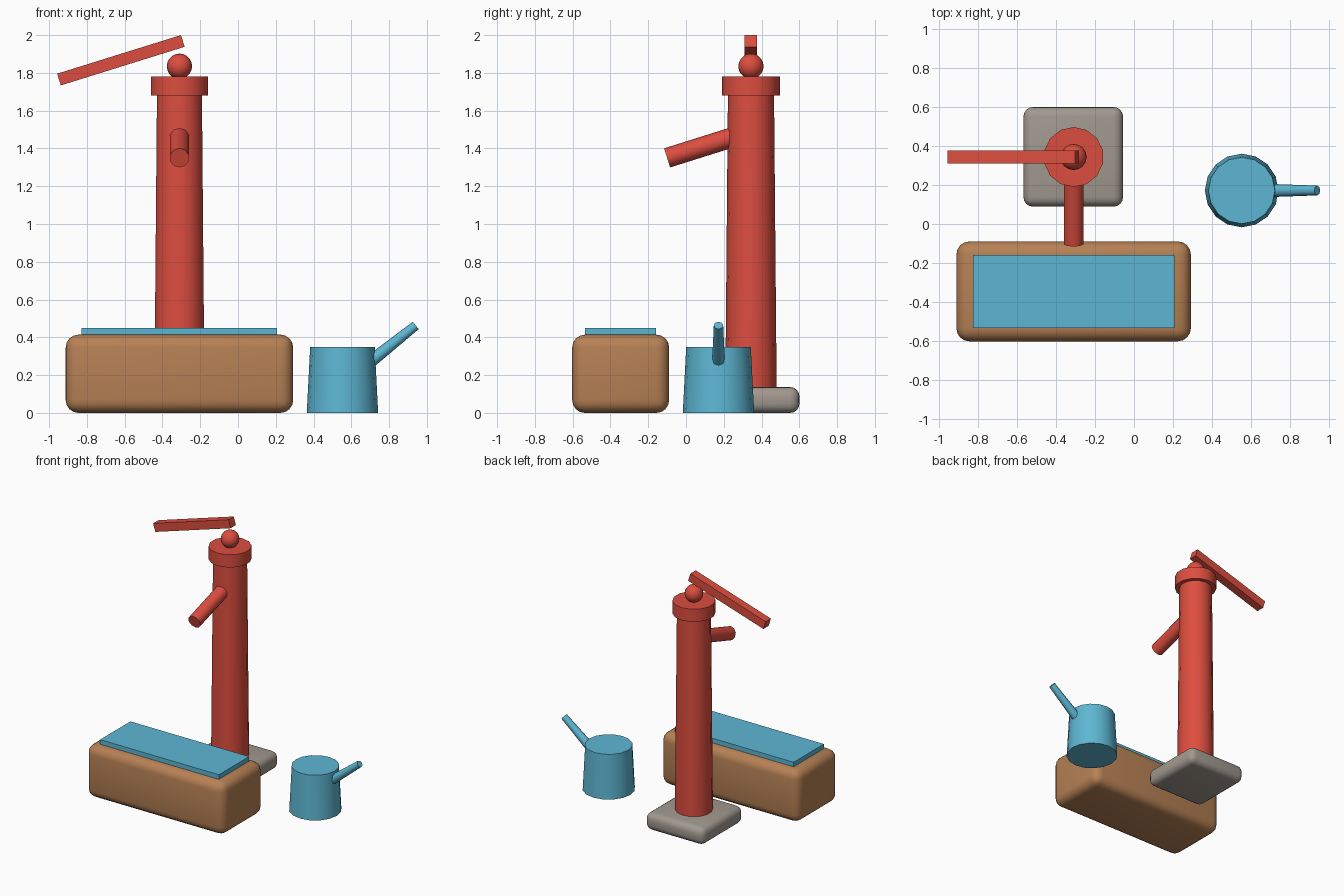
import bpy
from math import radians
from mathutils import Vector

if "Cube" in bpy.data.objects:
    bpy.data.objects.remove(bpy.data.objects["Cube"])


def material(name, rgb):
    m = bpy.data.materials.new(name)
    m.diffuse_color = (*rgb, 1)
    m.use_nodes = True
    m.node_tree.nodes["Principled BSDF"].inputs["Base Color"].default_value = m.diffuse_color
    return m


RED = material("red_paint", (0.72, 0.075, 0.05))
BLUE = material("blue", (0.11, 0.47, 0.65))
WOOD = material("wood", (0.47, 0.22, 0.09))
STONE = material("stone", (0.36, 0.32, 0.28))


def finish(name, mat, smooth=None):
    ob = bpy.context.object
    ob.name = name
    ob.data.materials.append(mat)
    if smooth:
        bpy.ops.object.shade_smooth_by_angle(angle=radians(smooth))
    return ob


def box(name, centre, size, mat, bevel=0, tilt=0):
    bpy.ops.mesh.primitive_cube_add(size=1, location=centre)
    ob = bpy.context.object
    ob.scale = size
    bpy.ops.object.transform_apply(location=False, rotation=False, scale=True)
    ob.rotation_euler.y = tilt
    if bevel:
        mod = ob.modifiers.new("rounded_edges", 'BEVEL')
        mod.width = bevel
        mod.segments = 4
        bpy.ops.object.modifier_apply(modifier=mod.name)
    return finish(name, mat, 40 if bevel else None)


def tube(name, start, end, r1, r2, sides, mat, rot=None):
    """Straight or tapered round bar between two points."""
    a, b = Vector(start), Vector(end)
    d = b - a
    if rot is None:
        rot = d.to_track_quat('Z', 'Y').to_euler()
    bpy.ops.mesh.primitive_cone_add(vertices=sides, radius1=r1, radius2=r2,
                                    depth=d.length, location=(a + b) / 2,
                                    rotation=rot)
    return finish(name, mat, 50)


PX, PY = -0.31, 0.344  # pump axis

# Pump: stone foot, tapered column, cap, ball pivot, handle, spout
box("stone_base", (-0.312, 0.345, 0.0685), (0.512, 0.512, 0.137), STONE, 0.05)
tube("pump_column", (PX, PY, 0.12), (PX, PY, 1.70), 0.136, 0.122, 14, RED, (0, 0, 0))
tube("pump_cap", (PX, PY, 1.68), (PX, PY, 1.78), 0.154, 0.154, 14, RED, (0, 0, 0))
bpy.ops.mesh.primitive_uv_sphere_add(segments=16, ring_count=10, radius=0.067,
                                     location=(PX, PY, 1.835))
finish("handle_pivot", RED, 50)
box("pump_handle", (-0.62, PY, 1.867), (0.687, 0.066, 0.065), RED, tilt=-0.302)
spout_angle = radians(-90 + 17.5)
tube("pump_spout", (PX, 0.281, 1.47), (PX, -0.1, 1.35), 0.053, 0.053, 10, RED)

# Trough with a sheet of water on top
box("trough", (-0.31, -0.346, 0.207), (1.204, 0.513, 0.414), WOOD, 0.067)
box("water", (-0.31, -0.346, 0.42), (1.035, 0.376, 0.06), BLUE)

# Watering can
tube("can_body", (0.553, 0.172, 0), (0.553, 0.172, 0.348), 0.189, 0.171, 16, BLUE, (0, 0, 0))
tube("can_spout", (0.69, 0.172, 0.263), (0.941, 0.172, 0.463), 0.034, 0.025, 8, BLUE)
